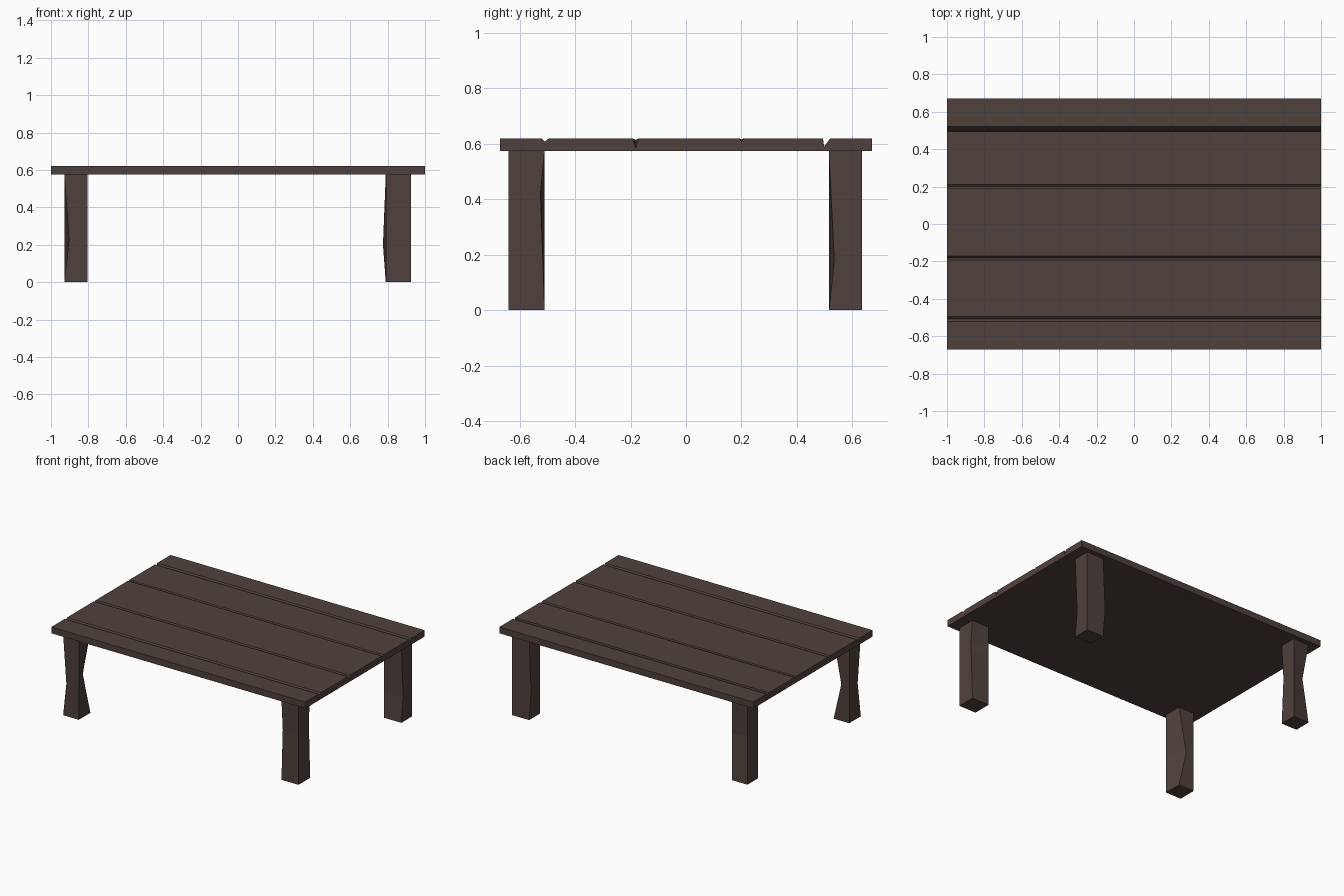
import bpy
import bmesh

if "Cube" in bpy.data.objects:
    bpy.data.objects.remove(bpy.data.objects["Cube"], do_unlink=True)

wood = bpy.data.materials.new("dark_brown_wood")
wood.use_nodes = True
wood.diffuse_color = (0.078, 0.053, 0.045, 1)
bsdf = wood.node_tree.nodes["Principled BSDF"]
bsdf.inputs["Base Color"].default_value = wood.diffuse_color
bsdf.inputs["Roughness"].default_value = 0.9

UNDER, TOP = 0.575, 0.62


def loft(name, rings):
    """Skin a stack of matching cross-sections into a closed solid."""
    bm = bmesh.new()
    loops = [[bm.verts.new(p) for p in ring] for ring in rings]
    for a, b in zip(loops, loops[1:]):
        for i in range(len(a)):
            j = (i + 1) % len(a)
            bm.faces.new((a[i], a[j], b[j], b[i]))
    bm.faces.new(loops[0])
    bm.faces.new(loops[-1])
    bmesh.ops.recalc_face_normals(bm, faces=bm.faces)
    mesh = bpy.data.meshes.new(name)
    bm.to_mesh(mesh)
    bm.free()
    mesh.materials.append(wood)
    obj = bpy.data.objects.new(name, mesh)
    bpy.context.collection.objects.link(obj)
    return obj


# Plank top: V grooves (front rim, bottom, back rim, depth at -x, depth at +x)
grooves = [
    (-0.52, -0.508, -0.495, 0.012, 0.012),
    (-0.193, -0.181, -0.17, 0.006, 0.034),
    (0.19, 0.2, 0.21, 0.004, 0.011),
    (0.494, 0.498, 0.52, 0.03, 0.03),
]


def top_section(x, end):
    section = [(x, -0.67, UNDER), (x, -0.67, TOP)]
    for groove in grooves:
        front, low, back = groove[:3]
        section += [(x, front, TOP), (x, low, TOP - groove[3 + end]), (x, back, TOP)]
    return section + [(x, 0.67, TOP), (x, 0.67, UNDER)]


loft("plank_top", [top_section(-1, 0), top_section(1, 1)])


# Rough-hewn legs: square posts whose vertical edges are nicked part way up
def leg(name, x0, x1, y0, y1, nicks):
    corners = [(x0, y0), (x1, y0), (x1, y1), (x0, y1)]
    heights = sorted({n[3] for n in nicks})
    rings = [[(x, y, 0) for x, y in corners]]
    for z in heights:
        ring = []
        for i, (x, y) in enumerate(corners):
            for corner, dx, dy, peak in nicks:
                if corner == i:
                    f = z / peak if z <= peak else (UNDER - z) / (UNDER - peak)
                    x, y = x + dx * f, y + dy * f
            ring.append((x, y, z))
        rings.append(ring)
    rings.append([(x, y, UNDER) for x, y in corners])
    return loft(name, rings)


LEFT, RIGHT = (0.79, 0.925), (-0.928, -0.805)
FRONT, BACK = (-0.64, -0.51), (0.515, 0.635)
# Each nick: corner index, shift in x, shift in y, height
leg("front_right_leg", *RIGHT, *FRONT, [(0, 0.025, 0, 0.23), (2, -0.06, 0, 0.26)])
leg("front_left_leg", *LEFT, *FRONT, [(0, 0, 0.015, 0.35), (2, 0, -0.015, 0.42)])
leg("back_right_leg", *RIGHT, *BACK, [(3, 0.023, -0.033, 0.33), (1, -0.01, 0.005, 0.33)])
leg("back_left_leg", *LEFT, *BACK, [(1, 0, 0.02, 0.18), (3, -0.015, 0, 0.2)])
